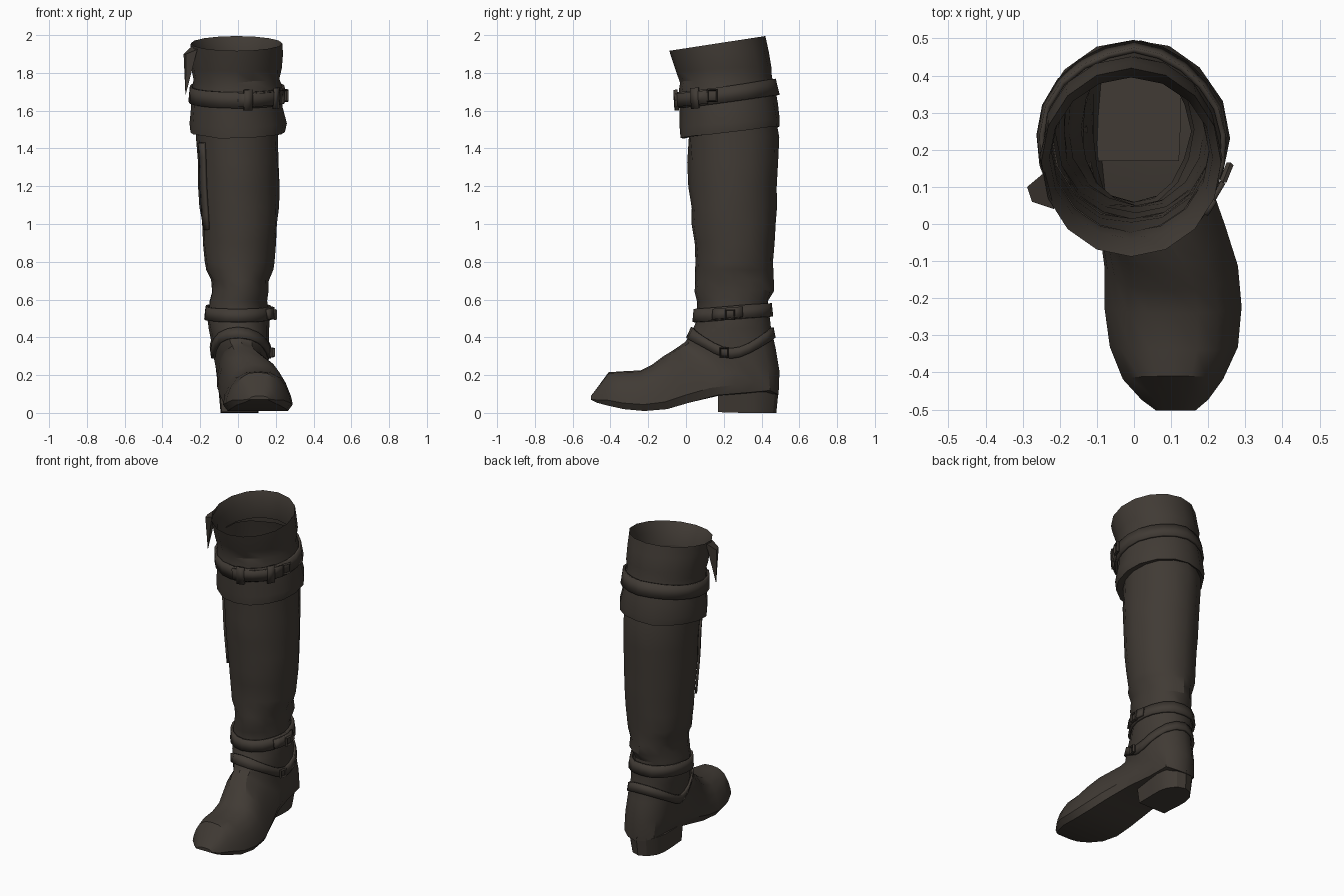
import bpy, bmesh, math, random
from mathutils import Vector
from mathutils.bvhtree import BVHTree

if "Cube" in bpy.data.objects:
    bpy.data.objects.remove(bpy.data.objects["Cube"])

random.seed(4)
SIDES = 16
leather = bpy.data.materials.new("dark_brown_leather")
leather.diffuse_color = (0.052, 0.043, 0.035, 1)
leather.use_nodes = True
leather.node_tree.nodes["Principled BSDF"].inputs["Base Color"].default_value = leather.diffuse_color


def finish(name, bm):
    bmesh.ops.recalc_face_normals(bm, faces=bm.faces)
    me = bpy.data.meshes.new(name)
    bm.to_mesh(me)
    bm.free()
    ob = bpy.data.objects.new(name, me)
    bpy.context.collection.objects.link(ob)
    me.materials.append(leather)
    return ob


# half section of the foot: (side, depth from instep to sole), 9 points
FOOT = [(0, 0), (.36, .03), (.66, .17), (.84, .40), (.95, .64),
        (1, .84), (.86, 1), (.45, 1), (0, 1)]


def ring(bm, yf, zf, yb, zb, x0, x1, d=0, jit=0.0):
    """Ring from a front point to a back point; d blends oval to flat-soled."""
    cx, hw, out = (x0 + x1) / 2, (x1 - x0) / 2, []
    for i in range(SIDES):
        a = 2 * math.pi * i / SIDES
        k = i if i <= 8 else 16 - i
        fs, ft = FOOT[k]
        s = abs(math.sin(a)) * (1 - d) + fs * d
        t = (1 - math.cos(a)) / 2 * (1 - d) + ft * d
        r = random.uniform(-jit, jit)
        out.append(bm.verts.new((cx + (hw + r) * s * (1 if i <= 8 else -1),
                                 yf + (yb - yf) * t + r * math.cos(a),
                                 zf + (zb - zf) * t + random.uniform(-jit, jit))))
    return out


def loft(name, rows, cap=False):
    bm = bmesh.new()
    rings = [ring(bm, *r) for r in rows]
    for p, q in zip(rings, rings[1:]):
        for i in range(SIDES):
            j = (i + 1) % SIDES
            bm.faces.new((p[i], p[j], q[j], q[i]))
    if cap:
        bm.faces.new(rings[-1])
    return finish(name, bm)


# shaft: z, x0, x1, y0, y1
SHAFT = [(1.80, -.22, .20, -.02, .41), (1.62, -.225, .21, .0, .46),
         (1.46, -.225, .215, .01, .488), (1.33, -.215, .218, .012, .485),
         (1.20, -.208, .215, .018, .48), (1.09, -.20, .212, .025, .478),
         (1.0, -.192, .21, .03, .475), (.90, -.188, .205, .042, .467),
         (.80, -.18, .19, .05, .465), (.755, -.17, .185, .045, .46),
         (.70, -.145, .16, .05, .46), (.645, -.142, .165, .045, .468),
         (.59, -.155, .15, .06, .44), (.50, -.165, .165, .058, .45)]
# foot: front y,z / back y,z / x0,x1 / flat-sole amount
FOOT_RINGS = [(.035, .44, .45, .45, -.155, .165, 0),
              (.01, .395, .475, .34, -.14, .165, .1),
              (-.005, .375, .495, .22, -.13, .165, .2),
              (-.02, .365, .49, .095, -.115, .16, .4),
              (-.04, .35, .33, .095, -.115, .17, .7),
              (-.07, .33, .17, .09, -.11, .20, .9),
              (-.12, .30, .02, .055, -.095, .245, 1),
              (-.18, .255, -.1, .02, -.08, .28, 1),
              (-.24, .225, -.22, .01, -.08, .29, 1),
              (-.34, .22, -.33, .02, -.065, .28, 1),
              (-.41, .215, -.42, .04, -.03, .24, 1),
              (-.465, .14, -.475, .055, .02, .20, 1),
              (-.503, .09, -.503, .07, .06, .165, 1)]
rows = [(y0, z, y1, z, x0, x1, 0, .006) for z, x0, x1, y0, y1 in SHAFT]
boot = loft("boot_shaft_and_foot", rows + FOOT_RINGS, cap=True)

# folded cuff: inside, over the rim, down the outside
# front z, back z, x0, x1, y0, y1
CUFF = [(1.78, 1.82, -.222, .202, -.022, .412), (1.86, 1.93, -.228, .212, -.04, .395),
        (1.917, 1.995, -.25, .235, -.088, .42), (1.88, 1.92, -.25, .235, -.075, .435),
        (1.81, 1.84, -.25, .23, -.05, .455), (1.75, 1.78, -.24, .22, -.03, .45),
        (1.71, 1.73, -.245, .235, -.04, .465), (1.60, 1.64, -.25, .235, -.03, .485),
        (1.51, 1.56, -.26, .255, -.035, .497), (1.455, 1.515, -.255, .25, -.03, .495),
        (1.46, 1.525, -.22, .21, .012, .475)]
cuff = loft("folded_cuff", [(y0, zf, y1, zb, x0, x1, 0, .005 if 2 < i < 10 else 0)
                            for i, (zf, zb, x0, x1, y0, y1) in enumerate(CUFF)])

# heel block: flat front, rounded back
bm = bmesh.new()
plan = [(-.95, .17), (-1, .30)] + [
    (-math.cos(math.pi * i / 6), .36 + .13 * math.sin(math.pi * i / 6)) for i in range(7)
] + [(1, .30), (.95, .17)]
low = [bm.verts.new((.008 + .10 * x, y - .012 * (y > .4), 0.004 if y < .2 else 0)) for x, y in plan]
top = [bm.verts.new((.012 + .115 * x, y, .12)) for x, y in plan]
bm.faces.new(low)
bm.faces.new(top)
for i in range(len(plan)):
    j = (i + 1) % len(plan)
    bm.faces.new((low[i], low[j], top[j], top[i]))
finish("heel_block", bm)

# surface lookup so that straps follow the leather
trees = [BVHTree.FromPolygons([v.co.copy() for v in o.data.vertices],
                              [tuple(p.vertices) for p in o.data.polygons])
         for o in (boot, cuff)]


def surface(deg, z, off):
    a = math.radians(deg)
    d = Vector((math.sin(a), -math.cos(a), 0))
    start = Vector((0, .24, z)) + d * 2
    hits = [t.ray_cast(start, -d) for t in trees]
    dist = min(h[3] for h in hits if h[0] is not None)
    return start - d * (dist - off)


def band(name, zfun, height, a0, a1, n, off=.012, thick=.014, nrow=1):
    bm = bmesh.new()
    closed = a1 - a0 >= 360
    cols = []
    for i in range(n if closed else n + 1):
        a = a0 + (a1 - a0) * i / n
        cols.append([bm.verts.new(surface(a, zfun(math.radians(a)) + height * (k / nrow - .5), off))
                     for k in range(nrow + 1)])
    for i in range(n):
        p, q = cols[i], cols[(i + 1) % len(cols)]
        for k in range(nrow):
            bm.faces.new((p[k], q[k], q[k + 1], p[k + 1]))
    ob = finish(name, bm)
    mod = ob.modifiers.new("thickness", 'SOLIDIFY')
    mod.thickness, mod.offset = thick, 0
    return ob


def buckle(name, deg, z, w, h, off):
    bpy.ops.mesh.primitive_torus_add(major_segments=4, minor_segments=4,
                                     major_radius=.707, minor_radius=.11)
    ob = bpy.context.object
    ob.name = name
    for v in ob.data.vertices:  # square frame facing local z
        c = v.co.copy()
        v.co = ((c.x - c.y) * .707 * w, (c.x + c.y) * .707 * h, c.z * .09)
    ob.location = surface(deg, z, off)
    a = math.radians(deg)
    ob.rotation_euler = Vector((math.sin(a), -math.cos(a), 0)).to_track_quat('Z', 'Y').to_euler()
    ob.data.materials.append(leather)


# knee strap, keepers and buckle
knee = lambda a: 1.69 - .035 * math.cos(a)
band("knee_strap", knee, .085, 0, 360, 20)
band("knee_strap_tail", knee, .07, 0, 62, 5, off=.024)
for i, a in enumerate((6, 42)):
    band(f"knee_strap_keeper_{i + 1}", knee, .11, a, a + 9, 1, off=.03)
buckle("knee_buckle", 68, 1.68, .05, .06, .028)

# ankle strap with buckle and tail
ankle = lambda a: .53 - .015 * math.cos(a)
band("ankle_strap", ankle, .07, 0, 360, 20)
band("ankle_strap_tail", ankle, .055, 58, 108, 4, off=.026)
buckle("ankle_buckle", 88, .52, .045, .05, .034)

# instep strap dips to the sides of the foot
instep = lambda a: .425 - .11 * math.sin(a) ** 2
band("instep_strap", instep, .055, 0, 360, 24, off=.008)
buckle("instep_buckle", 78, .32, .042, .045, .024)

# overlapping closure strip on the inner side of the shaft
band("side_closure_strip", lambda a: 1.2, .46, -66, -52, 2, off=.008, nrow=6)

# pointed flap hanging from the rim
bm = bmesh.new()
v = [bm.verts.new(p) for p in ((-.215, .04, 1.925), (-.24, .14, 1.945), (-.288, .10, 1.90),
                               (-.275, .06, 1.90), (-.278, .09, 1.68))]
for f in ((0, 1, 2, 3), (0, 3, 4), (3, 2, 4), (2, 1, 4), (1, 0, 4)):
    bm.faces.new([v[i] for i in f])
finish("rim_flap", bm)

# smooth leather with creases kept
bpy.ops.object.select_all(action='SELECT')
bpy.context.view_layer.objects.active = boot
bpy.ops.object.shade_smooth_by_angle(angle=math.radians(32))
